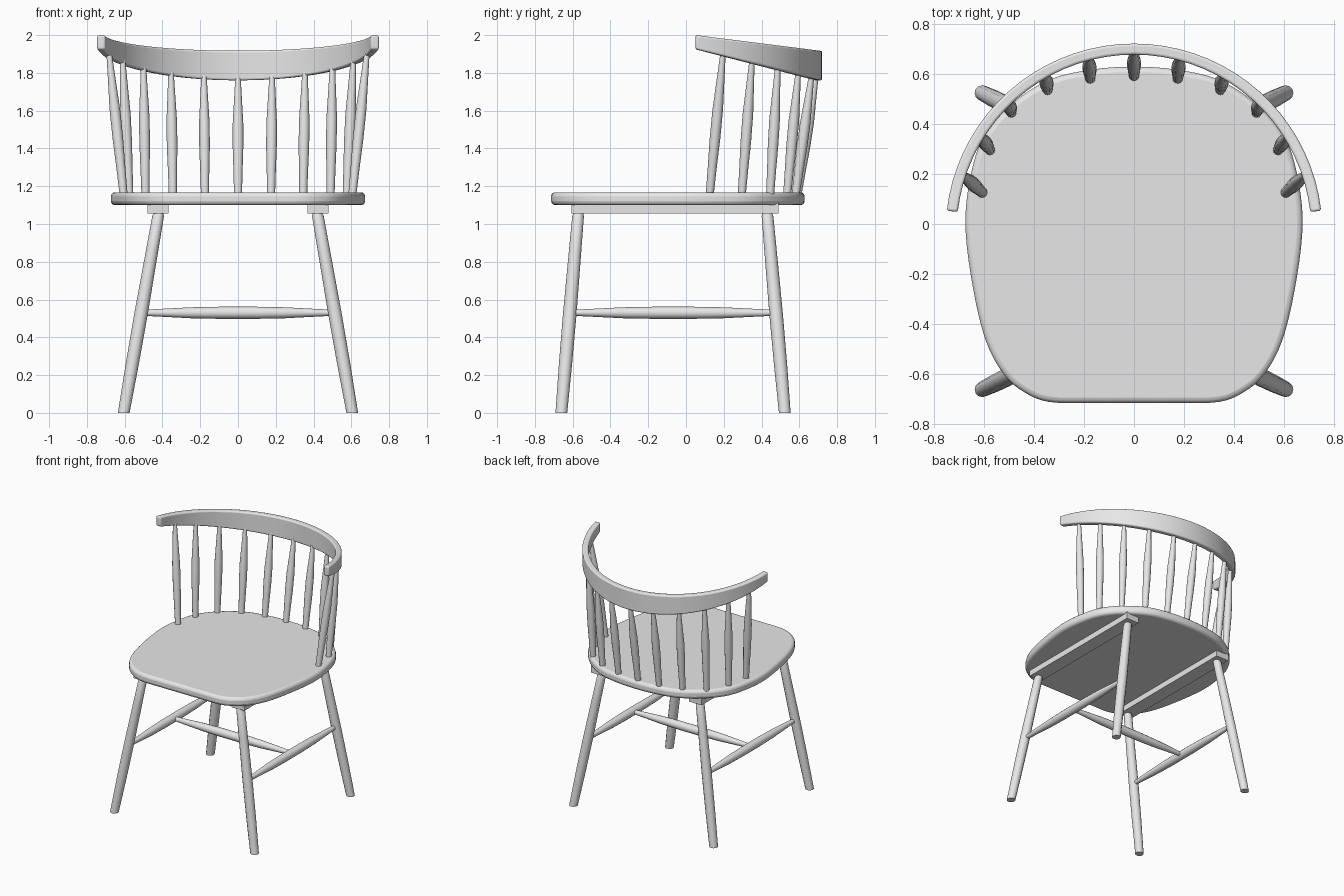
import bpy, bmesh, math
from mathutils import Vector

cube = bpy.data.objects.get("Cube")
if cube:
    bpy.data.objects.remove(cube, do_unlink=True)

paint = bpy.data.materials.new("plain_grey")
paint.use_nodes = True
grey = (0.8, 0.8, 0.8, 1)
paint.diffuse_color = grey
paint.node_tree.nodes["Principled BSDF"].inputs["Base Color"].default_value = grey


def finish(name, bm, bevel=0, angle=40):
    """Turn a bmesh into a named, shaded object with an optional rounded edge."""
    bmesh.ops.recalc_face_normals(bm, faces=bm.faces)
    mesh = bpy.data.meshes.new(name)
    bm.to_mesh(mesh)
    bm.free()
    mesh.materials.append(paint)
    ob = bpy.data.objects.new(name, mesh)
    bpy.context.collection.objects.link(ob)
    if bevel:
        mod = ob.modifiers.new("rounded_edges", "BEVEL")
        mod.width, mod.segments, mod.limit_method = bevel, 3, "ANGLE"
        mod.angle_limit = math.radians(50)
    bpy.ops.object.select_all(action="DESELECT")
    ob.select_set(True)
    bpy.context.view_layer.objects.active = ob
    bpy.ops.object.shade_smooth_by_angle(angle=math.radians(angle))
    return ob


def loft(name, rings, bevel=0):
    """Skin a list of closed rings and cap both ends."""
    bm = bmesh.new()
    loops = [[bm.verts.new(p) for p in ring] for ring in rings]
    n = len(loops[0])
    for a, b in zip(loops, loops[1:]):
        for i in range(n):
            bm.faces.new((a[i], a[(i + 1) % n], b[(i + 1) % n], b[i]))
    bm.faces.new(loops[0])
    bm.faces.new(loops[-1])
    return finish(name, bm, bevel)


def turned(name, start, end, profile, u, v, sides=12):
    """Turned rod from start to end; profile holds (fraction, radius)."""
    start, end, u, v = map(Vector, (start, end, u, v))
    turns = [math.tau * k / sides for k in range(sides)]
    return loft(name, [[start.lerp(end, t) + r * (math.cos(a) * u + math.sin(a) * v)
                        for a in turns] for t, r in profile])


def smooth_path(pts, steps=4):
    """Closed Catmull-Rom curve through the points."""
    out, n = [], len(pts)
    for i in range(n):
        p, q, r, s = (Vector(pts[(i + k) % n]) for k in (-1, 0, 1, 2))
        for j in range(steps):
            t = j / steps
            out.append(q + t / 2 * (r - p + t * (2 * p - 5 * q + 4 * r - s
                                                 + t * (3 * (q - r) + s - p))))
    return out


X, Y, Z = (1, 0, 0), (0, 1, 0), (0, 0, 1)

# Seat: half outline from front to back, mirrored
half = [(0.17, -0.714), (0.34, -0.71), (0.44, -0.67), (0.52, -0.6), (0.59, -0.47),
        (0.64, -0.27), (0.672, -0.03), (0.66, 0.15), (0.61, 0.33), (0.5, 0.47),
        (0.34, 0.575), (0.17, 0.616)]
outline = smooth_path([(0, -0.714)] + half + [(0, 0.628)]
                      + [(-x, y) for x, y in reversed(half)])
loft("seat", [[(p.x, p.y, z) for p in outline] for z in (1.1, 1.168)], bevel=0.022)

# Backrest rail: arc that drops and deepens toward the back
CY, R, HALF_T = -0.032, 0.73, 0.022
rings = []
STEPS = 36
for i in range(STEPS + 1):
    a = math.radians(83.5) * (2 * i / STEPS - 1)
    f = (math.cos(a) * R + CY - 0.05) / 0.65
    top, low = 2 - 0.083 * f, 1.925 - 0.165 * f
    rings.append([(r * math.sin(a), CY + r * math.cos(a), z)
                  for r, z in ((R - HALF_T, low), (R + HALF_T, low),
                               (R + HALF_T, top), (R - HALF_T, top))])
loft("backrest_rail", rings, bevel=0.01)

# Back spindles: (foot x, foot y, top angle)
spindle = [(0, 0.021), (0.2, 0.024), (0.4, 0.028), (0.6, 0.028), (0.8, 0.021), (1, 0.014)]
feet = [(0, 0.59, 0), (0.175, 0.58, 14.5), (0.345, 0.535, 29.5),
        (0.49, 0.445, 44), (0.575, 0.295, 58), (0.605, 0.125, 71.5)]
for i, (x, y, deg) in enumerate(feet):
    a = math.radians(deg)
    tx, ty = (R - 0.01) * math.sin(a), CY + (R - 0.01) * math.cos(a)
    tz = 1.945 - 0.165 * (ty - 0.05) / 0.65
    for side, word in ((1, "left"), (-1, "right"))[:2 if x else 1]:
        label = f"spindle_{word}_{i}" if x else "spindle_centre"
        turned(label, (side * x, y, 1.15), (side * tx, ty, tz), spindle, X, Y)

# Legs, cleats and side stretchers
leg = [(0, 0.031), (0.25, 0.035), (0.5, 0.036), (0.8, 0.033), (0.985, 0.031), (1, 0.025)]
stretcher = [(0, 0.016), (0.1, 0.021), (0.25, 0.029), (0.4, 0.032),
             (0.6, 0.032), (0.75, 0.029), (0.9, 0.021), (1, 0.016)]
for side, word in ((1, "left"), (-1, "right")):
    for end, foot_y, top_y in (("front", -0.66, -0.57), ("back", 0.523, 0.43)):
        turned(f"{end}_leg_{word}", (side * 0.605, foot_y, 0),
               (side * 0.42, top_y, 1.058), leg, X, Y)
    x0, x1 = side * 0.368, side * 0.478
    loft(f"cleat_{word}", [[(x0, y, 1.055), (x1, y, 1.055), (x1, y, 1.11), (x0, y, 1.11)]
                           for y in (-0.605, 0.49)])
    turned(f"side_stretcher_{word}", (side * 0.512, -0.6, 0.53),
           (side * 0.512, 0.465, 0.53), stretcher, X, Z)

# Cross stretcher between the side stretchers
turned("cross_stretcher", (-0.5, -0.07, 0.53), (0.5, -0.07, 0.53), stretcher, Y, Z)
